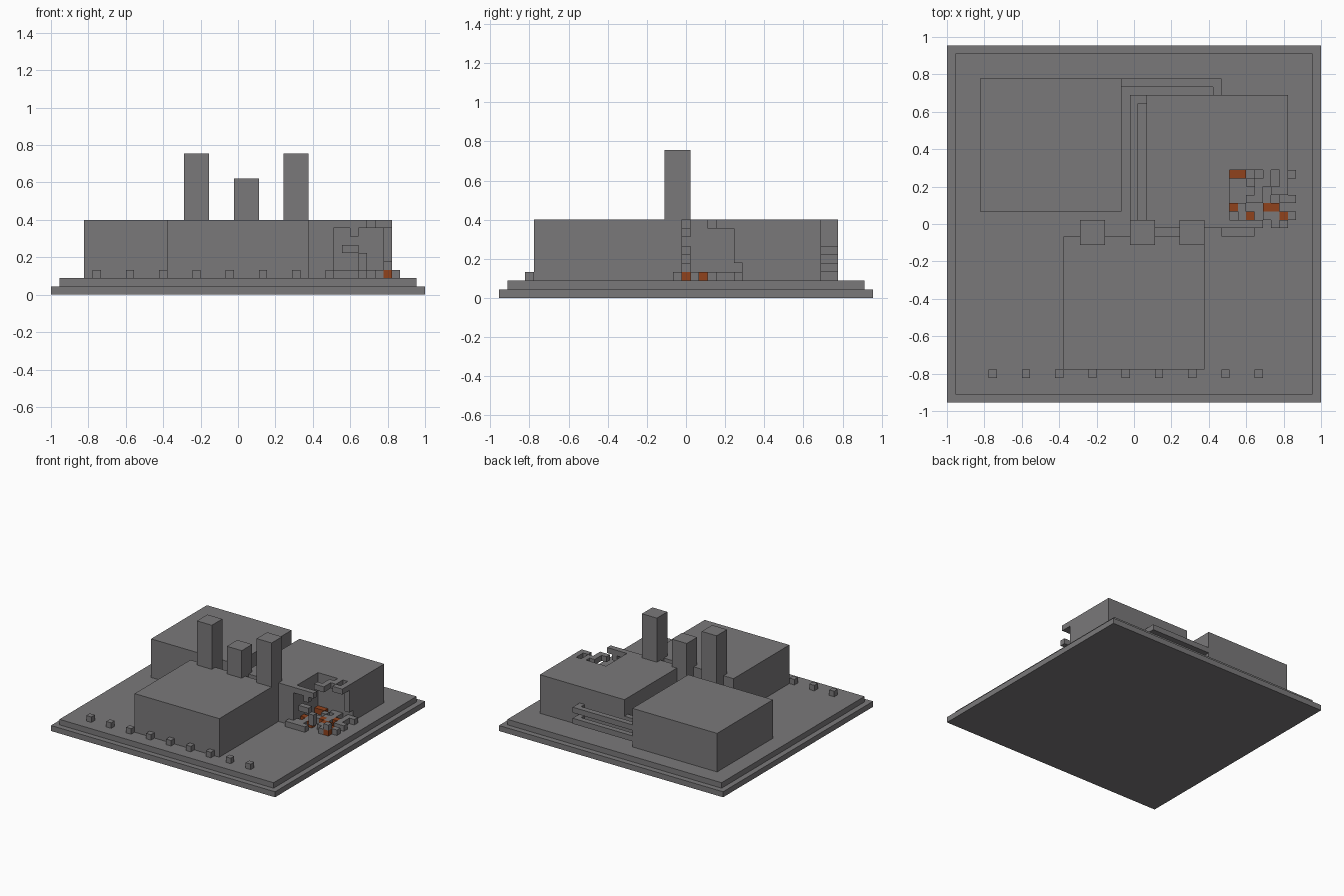
import bpy
import bmesh
from mathutils import Vector

if "Cube" in bpy.data.objects:
    bpy.data.objects.remove(bpy.data.objects["Cube"], do_unlink=True)

U = 2 / 45                      # one block of the building grid
ORIGIN = Vector((-1, -43 * U / 2, 0))


def material(name, colour):
    m = bpy.data.materials.new(name)
    m.use_nodes = True
    m.diffuse_color = colour
    bsdf = m.node_tree.nodes["Principled BSDF"]
    bsdf.inputs["Base Color"].default_value = colour
    bsdf.inputs["Roughness"].default_value = 0.9
    return m


GREY = material("concrete grey", (0.195, 0.19, 0.195, 1))
ORANGE = material("ember orange", (0.28, 0.055, 0.012, 1))


def finish(name, bm, mat):
    bmesh.ops.remove_doubles(bm, verts=bm.verts, dist=1e-5)
    bmesh.ops.recalc_face_normals(bm, faces=bm.faces)
    mesh = bpy.data.meshes.new(name)
    bm.to_mesh(mesh)
    bm.free()
    mesh.materials.append(mat)
    obj = bpy.data.objects.new(name, mesh)
    bpy.context.collection.objects.link(obj)
    return obj


def prism(name, outline, z0, z1, mat=GREY):
    """Extrude a footprint, given in grid blocks, from z0 to z1."""
    bm = bmesh.new()
    verts = [bm.verts.new(ORIGIN + Vector((x, y, z0)) * U) for x, y in outline]
    face = bm.faces.new(verts)
    top = bmesh.ops.extrude_face_region(bm, geom=[face])["geom"]
    bmesh.ops.translate(bm, vec=(0, 0, (z1 - z0) * U),
                        verts=[v for v in top if isinstance(v, bmesh.types.BMVert)])
    return finish(name, bm, mat)


def box(name, x0, x1, y0, y1, z0, z1):
    return prism(name, [(x0, y0), (x1, y0), (x1, y1), (x0, y1)], z0, z1)


def blocks(name, cells, mat):
    """Build unit blocks, keeping only the faces that are exposed."""
    bm = bmesh.new()
    cells = set(cells)
    for cell in cells:
        centre = Vector(cell) + Vector((0.5, 0.5, 0.5))
        for axis in range(3):
            for sign in (-1, 1):
                n = Vector((0, 0, 0))
                n[axis] = sign
                if tuple(int(a + b) for a, b in zip(cell, n)) in cells:
                    continue
                a = Vector((0, 0, 0))
                a[(axis + 1) % 3] = 0.5
                b = n.cross(a)
                quad = (a + b, b - a, -a - b, a - b)
                bm.faces.new([bm.verts.new(ORIGIN + (centre + n / 2 + q) * U) for q in quad])
    bm.normal_update()
    mesh = bpy.data.meshes.new(name)
    bm.to_mesh(mesh)
    bm.free()
    mesh.materials.append(mat)
    bpy.context.collection.objects.link(bpy.data.objects.new(name, mesh))


# Stepped ground slab
box("base_slab", 0, 45, 0, 43, 0, 1)
box("upper_slab", 1, 44, 1, 42, 1, 2)

# Three halls, the last with its front corner blown out
box("rear_right_hall", 4, 21, 23, 39, 2, 9)
box("front_hall", 14, 31, 4, 20, 2, 9)
prism("damaged_hall", [(24, 21), (34, 21), (34, 28), (41, 28), (41, 37), (24, 37)], 2, 9)

# Chimneys
for name, x, top in (("right_chimney", 16, 17), ("middle_chimney", 22, 14), ("left_chimney", 28, 17)):
    box(name, x, x + 3, 19, 22, 2, top)

# Stacked pipes joining the buildings
for name, z in (("lower", 3), ("upper", 5)):
    prism(name + "_rear_pipe", [(21, 38), (32, 38), (32, 37), (33, 37), (33, 39), (21, 39)], z, z + 1)
    prism(name + "_alley_pipe", [(22, 22), (23, 22), (23, 36), (24, 36), (24, 37), (22, 37)], z, z + 1)

# Row of bollards along the front
for i in range(9):
    box(f"bollard_{i + 1}", 5 + 4 * i, 6 + 4 * i, 3, 4, 2, 3)

# Rubble on the ground: # is concrete, o is glowing
RUBBLE = (".oo.##.##",
          "...#.#.#.",
          "....##o#.",
          "...#o#.##",
          ".o#..oo..",
          "..#o.##o#",
          ".##...#o.",
          "####.....")
for name, mark, mat in (("rubble", "#", GREY), ("embers", "o", ORANGE)):
    blocks(name, [(33 + i, 27 - j, 2) for j, row in enumerate(RUBBLE)
                  for i, c in enumerate(row) if c == mark], mat)

# Broken front wall and roof edge
FRONT_WALL = ("####...",
              "..#....",
              ".......",
              ".##....",
              "...#...",
              "...#..#")
blocks("broken_front_wall", [(34 + i, 21, 8 - k) for k, row in enumerate(FRONT_WALL)
                             for i, c in enumerate(row) if c == "#"], GREY)
ROOF = ("....#.#",
        "...##.#",
        "...#.##",
        "..##...")
blocks("broken_roof", [(34 + i, 27 - j, 8) for j, row in enumerate(ROOF)
                       for i, c in enumerate(row) if c == "#"], GREY)

# Stub of the broken side wall
blocks("broken_side_wall", [(40, 27, k) for k in range(4, 8)], GREY)
